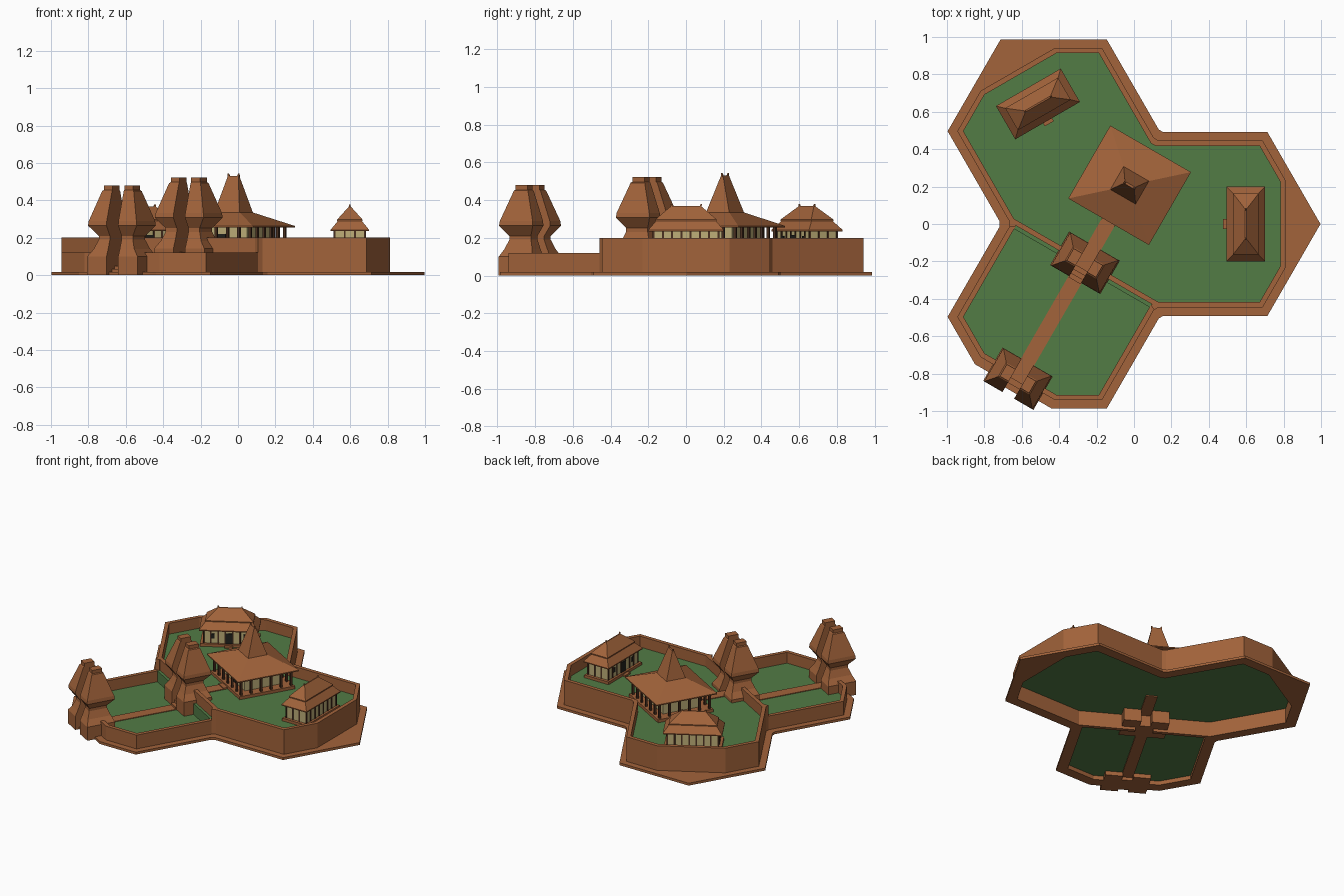
import bpy, bmesh
from math import radians, cos, sin, sqrt

if "Cube" in bpy.data.objects:
    bpy.data.objects.remove(bpy.data.objects["Cube"])

CX = -0.143                      # meeting point of the three lobes
LOBE, HEX = 0.573, 0.567         # lobe centre distance, hexagon radius
GATE, RIGHT, LEFT = -120, 0, 120


def mat(name, col):
    m = bpy.data.materials.new(name)
    m.diffuse_color = (*col, 1)
    m.use_nodes = True
    m.node_tree.nodes["Principled BSDF"].inputs["Base Color"].default_value = m.diffuse_color
    return m


BRICK = mat("brick", (0.36, 0.125, 0.043))
GRASS = mat("grass", (0.084, 0.20, 0.06))
CREAM = mat("cream", (0.52, 0.43, 0.19))
WOOD = mat("dark_wood", (0.07, 0.03, 0.015))
DARK = mat("opening", (0.015, 0.015, 0.012))


def P(ang, r, t):
    a = radians(ang)
    return (CX + r * cos(a) - t * sin(a), r * sin(a) + t * cos(a))


def finish(name, bm, m):
    bmesh.ops.recalc_face_normals(bm, faces=bm.faces)
    me = bpy.data.meshes.new(name)
    bm.to_mesh(me)
    bm.free()
    me.materials.append(m)
    bpy.context.collection.objects.link(bpy.data.objects.new(name, me))


def lofts(name, ang, stacks, m):
    """Each stack is a list of rectangles (r0, r1, t0, t1, z) lofted upward."""
    bm = bmesh.new()
    for levels in stacks:
        rings = [[bm.verts.new((*P(ang, r, t), z)) for r, t in
                  ((r0, t0), (r1, t0), (r1, t1), (r0, t1))]
                 for r0, r1, t0, t1, z in levels]
        bm.faces.new(rings[0][::-1])
        bm.faces.new(rings[-1])
        for a, b in zip(rings, rings[1:]):
            for i in range(4):
                j = (i + 1) % 4
                bm.faces.new((a[i], a[j], b[j], b[i]))
    finish(name, bm, m)


def box(r0, r1, t0, t1, z0, z1):
    return [(r0, r1, t0, t1, z0), (r0, r1, t0, t1, z1)]


def rect(r, hr, ht, z):
    return (r - hr, r + hr, -ht, ht, z)


def slab(name, pts, z0, z1, m):
    bm = bmesh.new()
    lo, hi = ([bm.verts.new((*p, z)) for p in pts] for z in (z0, z1))
    bm.faces.new(lo[::-1])
    bm.faces.new(hi)
    for i in range(len(pts)):
        j = (i + 1) % len(pts)
        bm.faces.new((lo[i], lo[j], hi[j], hi[i]))
    finish(name, bm, m)


def band(name, runs, z0, z1, m, closed=False):
    """Wall between matching outer and inner outlines."""
    bm = bmesh.new()
    for outer, inner in runs:
        secs = [[bm.verts.new((*p, z)) for p, z in ((o, z0), (o, z1), (i, z1), (i, z0))]
                for o, i in zip(outer, inner)]
        if closed:
            secs.append(secs[0])
        else:
            bm.faces.new(secs[0])
            bm.faces.new(secs[-1][::-1])
        for a, b in zip(secs, secs[1:]):
            for k in range(4):
                bm.faces.new((a[k], b[k], b[(k + 1) % 4], a[(k + 1) % 4]))
    finish(name, bm, m)


def lobe(ang, off, cut):
    """Hexagonal lobe edge, inset by off, with its tip cut at distance cut."""
    R = HEX - off * 2 / sqrt(3)
    a = R * sqrt(3) / 2
    c, v = a / sqrt(3) + 0.016, LOBE + R / 2
    tc = (LOBE + R - cut) * sqrt(3)
    half = [(c, a), (v, a), (cut, tc)]
    return [P(ang, r, -t) for r, t in half] + [P(ang, r, t) for r, t in half[::-1]]


# ground flange and court walls
OUT, INN = (0.045, 0.955), (0.073, 0.927)
tips = lobe(RIGHT, 0, 1.139) + lobe(LEFT, 0, 1.139) + lobe(GATE, 0, 1.003)
holes = sum((lobe(g, *INN) for g in (RIGHT, LEFT, GATE)), [])
band("ground_flange", [(tips, holes)], 0, 0.018, BRICK, closed=True)


def upper(spec):
    g = lobe(GATE, *spec)
    return [g[-1]] + lobe(RIGHT, *spec) + lobe(LEFT, *spec) + [g[0]]


band("upper_court_wall", [(upper(OUT), upper(INN))], 0, 0.2, BRICK)
lo, li = lobe(GATE, *OUT), lobe(GATE, *INN)
band("lower_court_wall",
     [(lo[:3] + [P(GATE, OUT[1], -0.06)], li[:3] + [P(GATE, INN[1], -0.06)]),
      ([P(GATE, OUT[1], 0.06)] + lo[3:], [P(GATE, INN[1], 0.06)] + li[3:])],
     0, 0.12, BRICK)
lofts("terrace_wall", GATE, [box(0.225, 0.252, s * 0.06, s * 0.455, 0, 0.2) for s in (-1, 1)], BRICK)

# lawns and the path along the gate axis
slab("upper_lawn", upper(INN), 0.11, 0.12, GRASS)
slab("lower_lawn", li, 0.03, 0.04, GRASS)
lofts("lawn_ledge", GATE, [box(0.252, 0.272, -0.425, 0.425, 0.035, 0.12)], GRASS)
lofts("path", GATE, [box(0.26, 0.95, -0.04, 0.04, 0.022, 0.045),
                     box(-0.06, 0.26, -0.04, 0.04, 0.102, 0.125)], BRICK)

# split gates: flat inner faces, stepped outer profile (z, outer t, half depth)
PROFILE = [(0, .155, .103), (.10, .155, .103), (.14, .125, .085), (.19, .105, .066),
           (.21, .105, .066), (.265, .15, .103), (.29, .147, .1), (.45, .097, .043),
           (.455, .09, .037), (.48, .09, .037)]
for name, r, z0, bottom in (("outer_gate", 0.955, 0, 0), ("inner_gate", 0.24, 0.042, 0.02)):
    lofts(name, GATE, [[(r - d, r + d, s * 0.036, s * t, max(z + z0 if z else bottom, bottom))
                        for z, t, d in PROFILE] for s in (-1, 1)], BRICK)
lofts("outer_gate_steps", GATE, [box(0.90, 1.03 - 0.03 * i, -0.037, 0.037, 0, 0.016 * (i + 1))
                                 for i in range(3)], BRICK)
lofts("inner_gate_steps", GATE, [box(0.20, 0.35 - 0.025 * i, -0.037, 0.037, 0.02, 0.06 + 0.021 * i)
                                 for i in range(4)], BRICK)


def posts(r, hr, ht, nr, nt, w, z0, z1):
    spots = {(i, j) for i in range(nr) for j in range(nt)
             if i in (0, nr - 1) or j in (0, nt - 1)}
    out = []
    for i, j in sorted(spots):
        x, y = r - hr + 2 * hr * i / (nr - 1), -ht + 2 * ht * j / (nt - 1)
        out.append(box(x - w, x + w, y - w, y + w, z0, z1))
    return out


def horns(r, t, z):
    return [[(r - .008, r + .008, s * (t - .018), s * (t + .002), z - .02),
             (r - .003, r + .003, s * (t - .002), s * (t + .004), z + .013)] for s in (-1, 1)]


# main open hall with a steep central roof
M = -0.239
lofts("hall_plinth", GATE, [[rect(M, .205, .23, .12), rect(M, .205, .23, .142)],
                            box(M + .2, M + .235, -.04, .04, .12, .132)], BRICK)
lofts("hall_room", GATE, [[rect(M, .135, .16, .142), rect(M, .135, .16, .27)]], CREAM)
lofts("hall_door", GATE, [box(M + .13, M + .138, -.03, .03, .142, .22)], DARK)
lofts("hall_posts", GATE, posts(M, .185, .21, 6, 7, .007, .142, .265), WOOD)
lofts("hall_roof", GATE, [[rect(M, .225, .249, .255), rect(M, .225, .249, .263),
                           rect(M, .071, .078, .335), rect(M, .006, .032, .53)]]
      + horns(M, .032, .53), BRICK)

# two matching side pavilions with two-tier roofs
B = 0.741
for side, g in (("right", RIGHT), ("left", LEFT)):
    lofts(side + "_pavilion_plinth", g, [[rect(B, .1, .195, .12), rect(B, .1, .195, .14)],
                                         box(B - .122, B - .1, -.028, .028, .12, .132)], BRICK)
    lofts(side + "_pavilion_walls", g, [[rect(B, .083, .173, .14), rect(B, .083, .173, .245)]], CREAM)
    lofts(side + "_pavilion_posts", g, posts(B, .082, .172, 4, 8, .005, .14, .24), WOOD)
    lofts(side + "_pavilion_openings", g,
          [box(B - .088, B - .08, -.025, .025, .14, .215)]
          + [box(B - .087, B - .08, s * .11 - .013, s * .11 + .013, .175, .21) for s in (-1, 1)], DARK)
    lofts(side + "_pavilion_roof", g,
          [[rect(B, .103, .2, .235), rect(B, .103, .2, .242), rect(B, .06, .155, .295)],
           [rect(B, .068, .163, .29), rect(B, .068, .163, .297), rect(B, .004, .08, .368)]]
          + horns(B, .08, .366), BRICK)
